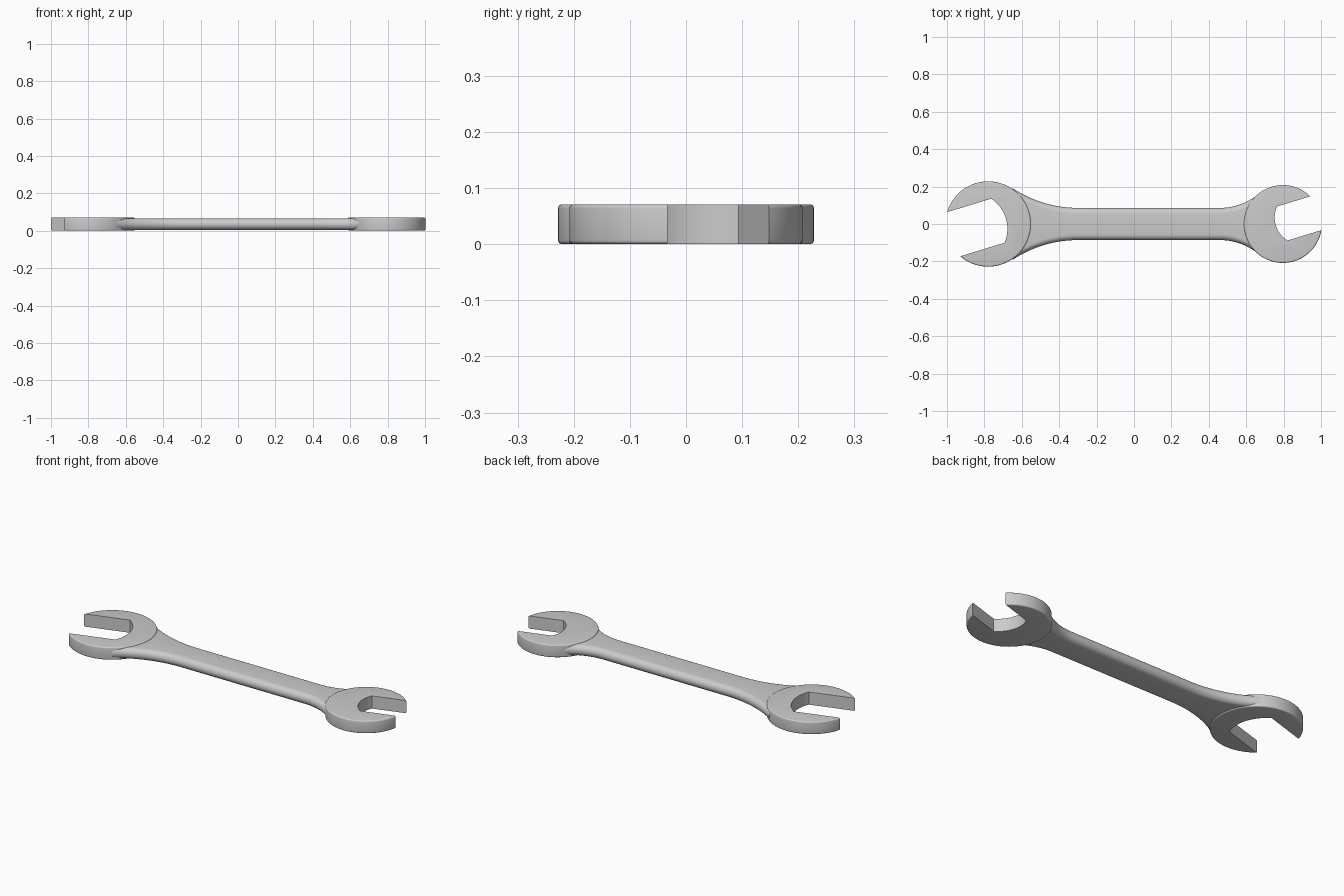
import bpy, bmesh
from math import sin, cos, pi, radians, sqrt, asin

if "Cube" in bpy.data.objects:
    bpy.data.objects.remove(bpy.data.objects["Cube"])

THICK = 0.071


def mesh_object(name, bm):
    bmesh.ops.recalc_face_normals(bm, faces=bm.faces)
    me = bpy.data.meshes.new(name)
    bm.to_mesh(me)
    bm.free()
    ob = bpy.data.objects.new(name, me)
    bpy.context.collection.objects.link(ob)
    return ob


def loft(name, rings):
    """Skin a list of equal-length point rings and cap both ends."""
    bm = bmesh.new()
    rows = [[bm.verts.new(p) for p in ring] for ring in rings]
    n = len(rows[0])
    for a, b in zip(rows, rows[1:]):
        for i in range(n):
            j = (i + 1) % n
            bm.faces.new((a[i], a[j], b[j], b[i]))
    bm.faces.new(rows[0])
    bm.faces.new(rows[-1])
    return mesh_object(name, bm)


def smooth(ob):
    bpy.ops.object.select_all(action='DESELECT')
    ob.select_set(True)
    bpy.context.view_layer.objects.active = ob
    bpy.ops.object.shade_smooth_by_angle(angle=radians(35))


def jaw_head(name, cx, radius, slot_centre, slot_radius, half_gap, angle):
    # Disc with a softly rounded rim
    b = 0.007
    steps = [pi / 2 * i / 4 for i in range(5)]
    profile = [(radius - b + b * sin(a), b - b * cos(a)) for a in steps]
    profile += [(r, THICK - z) for r, z in reversed(profile)]
    rings = [[(cx + r * cos(2 * pi * i / 128), r * sin(2 * pi * i / 128), z)
              for i in range(128)] for r, z in profile]
    head = loft(name, rings)

    # Slanted slot: parallel jaws with a curved back
    a0 = asin(half_gap / slot_radius)
    outline = [(0.5, -half_gap), (0.5, half_gap)]
    for i in range(25):
        a = pi - a0 + 2 * a0 * i / 24
        outline.append((slot_radius * cos(a), slot_radius * sin(a)))
    c, s = cos(angle), sin(angle)
    pts = [(slot_centre[0] + u * c - v * s, slot_centre[1] + u * s + v * c)
           for u, v in outline]
    cutter = loft(name + "_cutter", [[(x, y, z) for x, y in pts] for z in (-0.1, 0.2)])
    cutter.hide_render = True

    mod = head.modifiers.new("slot", 'BOOLEAN')
    mod.operation = 'DIFFERENCE'
    mod.solver = 'EXACT'
    mod.object = cutter
    bpy.context.view_layer.objects.active = head
    bpy.ops.object.modifier_apply(modifier=mod.name)
    bpy.data.objects.remove(cutter)
    smooth(head)


# Open jaws, large on the left and small on the right
jaw_head("large_jaw", -0.78, 0.228, (-0.87, -0.026), 0.193, 0.123, radians(197))
jaw_head("small_jaw", 0.796, 0.208, (0.895, 0.034), 0.143, 0.095, radians(17))


# Handle: round-sided bar flaring into both heads
def half_width(x):
    if x < -0.3:
        return 0.086 + 0.63 - sqrt(0.63 ** 2 - (x + 0.3) ** 2)
    if x > 0.46:
        return 0.086 + 0.32 - sqrt(0.32 ** 2 - (x - 0.46) ** 2)
    return 0.086


def section(x, r=0.0305):
    flat = half_width(x) - r
    ring = []
    for side in (0, pi):
        for i in range(13):
            a = side - pi / 2 + pi * i / 12
            centre = flat if side == 0 else -flat
            ring.append((x, centre + r * cos(a), THICK / 2 + r * sin(a)))
    return ring


stations = [-0.65 + 0.35 * i / 20 for i in range(21)]
stations += [0.46 + 0.19 * i / 16 for i in range(17)]
smooth(loft("handle", [section(x) for x in stations]))
